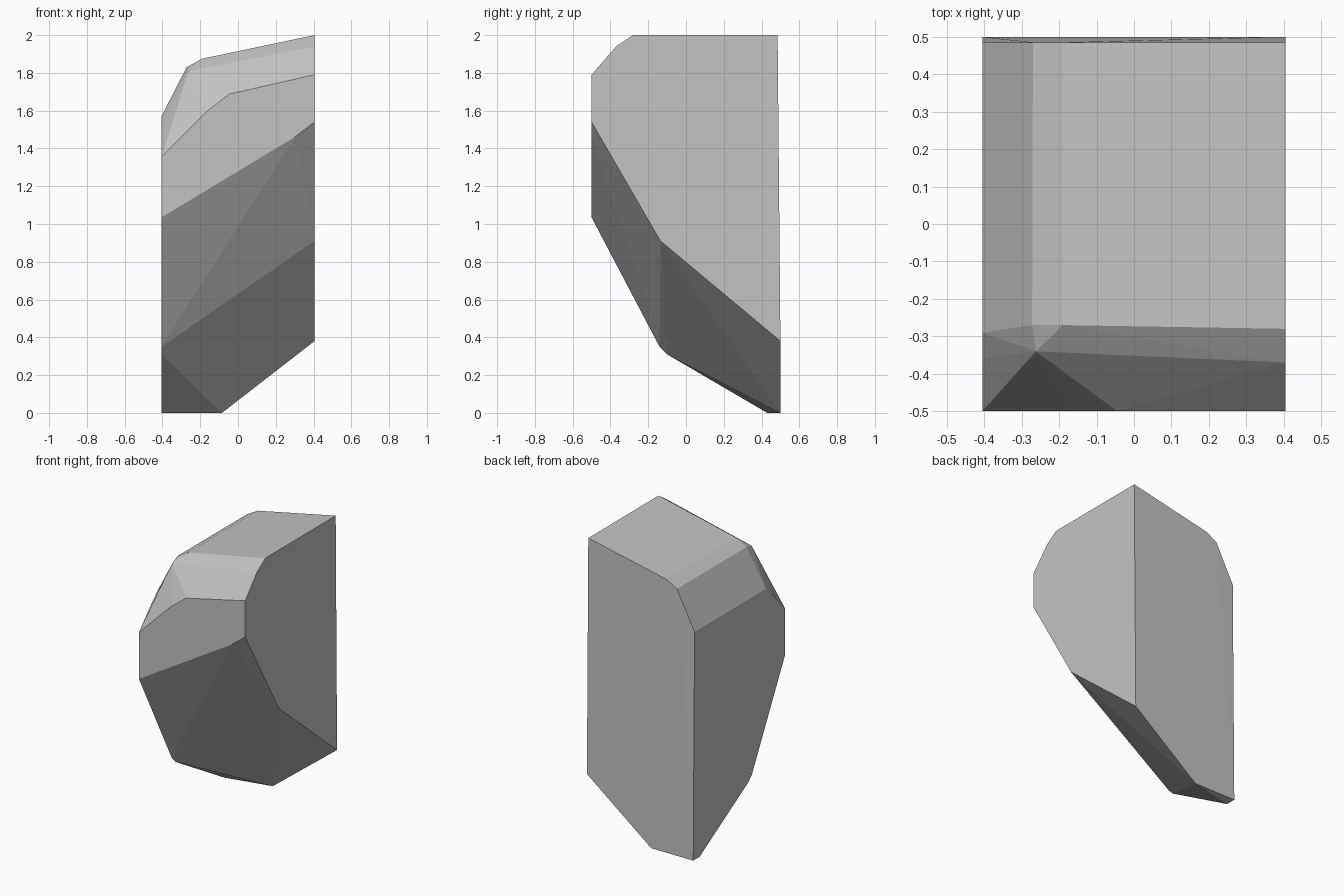
import bpy, bmesh

if "Cube" in bpy.data.objects:
    bpy.data.objects.remove(bpy.data.objects["Cube"])

# Corner points of the chipped stone block
corners = [
    # flat back
    (-.405, .5, 0), (-.085, .5, 0), (.405, .5, .38),
    (-.405, .485, 1.57), (-.27, .485, 1.83), (-.19, .485, 1.875), (.405, .485, 2),
    # underside
    (-.405, .43, 0), (-.405, -.1, .31), (-.405, -.14, .35), (.405, -.135, .91),
    # flat front
    (-.405, -.5, 1.035), (.3, -.5, 1.46), (.405, -.5, 1.54), (.405, -.5, 1.79),
    (-.045, -.5, 1.688), (-.16, -.5, 1.6), (-.405, -.5, 1.355),
    # bevelled top
    (-.405, -.36, 1.505), (-.405, -.29, 1.57), (-.262, -.34, 1.81),
    (-.272, -.27, 1.83), (-.19, -.27, 1.875), (.405, -.28, 2), (.405, -.37, 1.94),
]

# Wrap the corners in a solid shell
bm = bmesh.new()
for c in corners:
    bm.verts.new(c)
result = bmesh.ops.convex_hull(bm, input=bm.verts)
loose = [v for v in bm.verts if not v.link_faces]
bmesh.ops.delete(bm, geom=loose, context='VERTS')
bmesh.ops.recalc_face_normals(bm, faces=bm.faces)

mesh = bpy.data.meshes.new("stone_block")
bm.to_mesh(mesh)
bm.free()
block = bpy.data.objects.new("stone_block", mesh)
bpy.context.collection.objects.link(block)

# Plain grey stone
grey = bpy.data.materials.new("stone_grey")
grey.diffuse_color = (.55, .55, .55, 1)
grey.use_nodes = True
grey.node_tree.nodes["Principled BSDF"].inputs["Base Color"].default_value = grey.diffuse_color
mesh.materials.append(grey)
